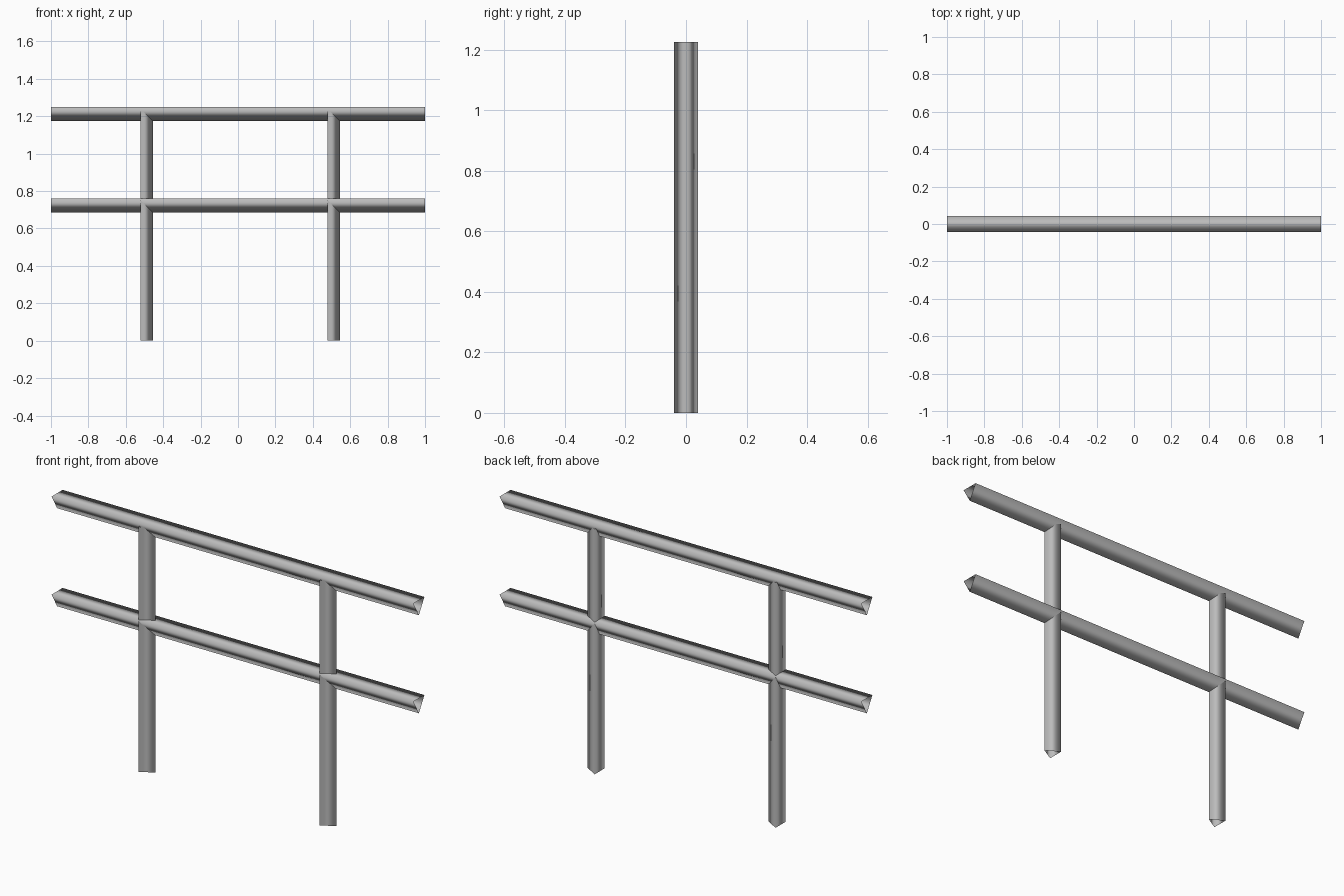
import bpy
import math
from mathutils import Matrix, Vector

cube = bpy.data.objects.get("Cube")
if cube:
    bpy.data.objects.remove(cube, do_unlink=True)

SIDES = 3

# Single grey metal finish
metal = bpy.data.materials.new("grey_metal")
metal.use_nodes = True
grey = (0.5, 0.5, 0.5, 1.0)
metal.diffuse_color = grey
metal.node_tree.nodes["Principled BSDF"].inputs["Base Color"].default_value = grey


def open_tube(name, radius, length, start, turn=0.0):
    """Open-ended, smooth-shaded three-sided tube, turned about y from upright."""
    ring = [(radius * math.cos(math.tau * i / SIDES),
             radius * math.sin(math.tau * i / SIDES)) for i in range(SIDES)]
    verts = [(x, y, z) for z in (0, length) for x, y in ring]
    faces = [(i, (i + 1) % SIDES, (i + 1) % SIDES + SIDES, i + SIDES)
             for i in range(SIDES)]
    mesh = bpy.data.meshes.new(name)
    mesh.from_pydata(verts, [], faces)
    mesh.transform(Matrix.Translation(Vector(start)) @ Matrix.Rotation(turn, 4, "Y"))
    mesh.materials.append(metal)
    for face in mesh.polygons:
        face.use_smooth = True
    obj = bpy.data.objects.new(name, mesh)
    bpy.context.collection.objects.link(obj)
    return obj


# Upright posts, ending inside the top rail
for side, x in (("right", -0.5), ("left", 0.5)):
    open_tube(side + "_post", 0.045, 1.225, (x, 0, 0))

# Horizontal rails, flat side up
for level, z in (("top", 1.225), ("middle", 0.735)):
    open_tube(level + "_rail", 0.05, 2.0, (-1, 0, z), math.pi / 2)
